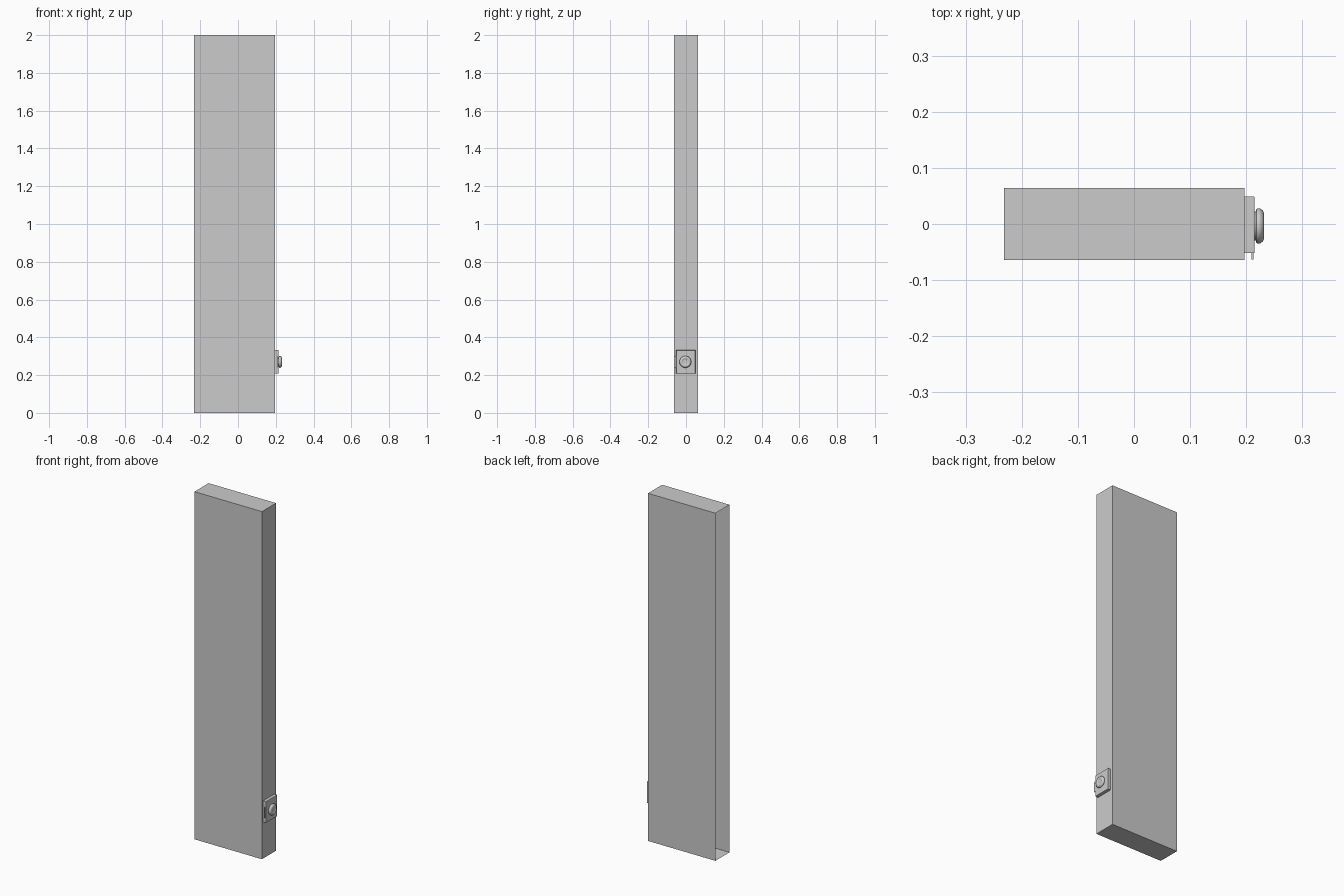
import bpy, bmesh, math

if "Cube" in bpy.data.objects:
    bpy.data.objects.remove(bpy.data.objects["Cube"])


def box(name, x, y, z, bevel=0.0, open_left=False):
    """Box from ranges; optionally without its -x face."""
    bm = bmesh.new()
    bmesh.ops.create_cube(bm, size=1)
    for v in bm.verts:
        v.co = [r[0] + (c + 0.5) * (r[1] - r[0]) for c, r in zip(v.co, (x, y, z))]
    bm.normal_update()
    if open_left:
        left = [f for f in bm.faces if f.normal.x < -0.9]
        bmesh.ops.delete(bm, geom=left, context='FACES_ONLY')
    if bevel:
        # soften only the edges of the outer (+x) face
        face = next(f for f in bm.faces if f.normal.x > 0.9)
        bmesh.ops.bevel(bm, geom=list(face.edges), offset=bevel, segments=2,
                        profile=0.5, affect='EDGES')
    return finish(name, bm)


def finish(name, bm):
    me = bpy.data.meshes.new(name)
    bm.to_mesh(me)
    bm.free()
    ob = bpy.data.objects.new(name, me)
    bpy.context.collection.objects.link(ob)
    return ob


def lathe_x(name, profile, y, z, steps=32):
    """Revolve (x, radius) points about an axis along x."""
    bm = bmesh.new()
    verts = [bm.verts.new((px, y, z + r)) for px, r in profile]
    edges = [bm.edges.new(p) for p in zip(verts, verts[1:])]
    bmesh.ops.spin(bm, geom=verts + edges, cent=(0, y, z), axis=(1, 0, 0),
                   angle=math.tau, steps=steps, use_duplicate=False)
    bmesh.ops.remove_doubles(bm, verts=bm.verts, dist=1e-5)
    bmesh.ops.recalc_face_normals(bm, faces=bm.faces)
    return finish(name, bm)


# Door-edge panel: thin shell, open on its left side
box("panel", (-0.232, 0.197), (-0.064, 0.064), (0, 2), open_left=True)

# Lock plate and the latch tab beside it
box("lock_plate", (0.197, 0.215), (-0.052, 0.049), (0.209, 0.332), bevel=0.002)
box("latch_tab", (0.209, 0.213), (-0.063, -0.050), (0.24, 0.30))

# Round knob with a shallow dished front
knob = lathe_x("knob", [
    (0.214, 0.026), (0.217, 0.026), (0.218, 0.030), (0.221, 0.0315),
    (0.225, 0.031), (0.229, 0.028), (0.2315, 0.024), (0.232, 0.021),
    (0.231, 0.018), (0.229, 0.015), (0.2285, 0.010), (0.2285, 0.0)],
    -0.0035, 0.27)
bpy.context.view_layer.objects.active = knob
knob.select_set(True)
bpy.ops.object.shade_smooth_by_angle(angle=math.radians(40))
